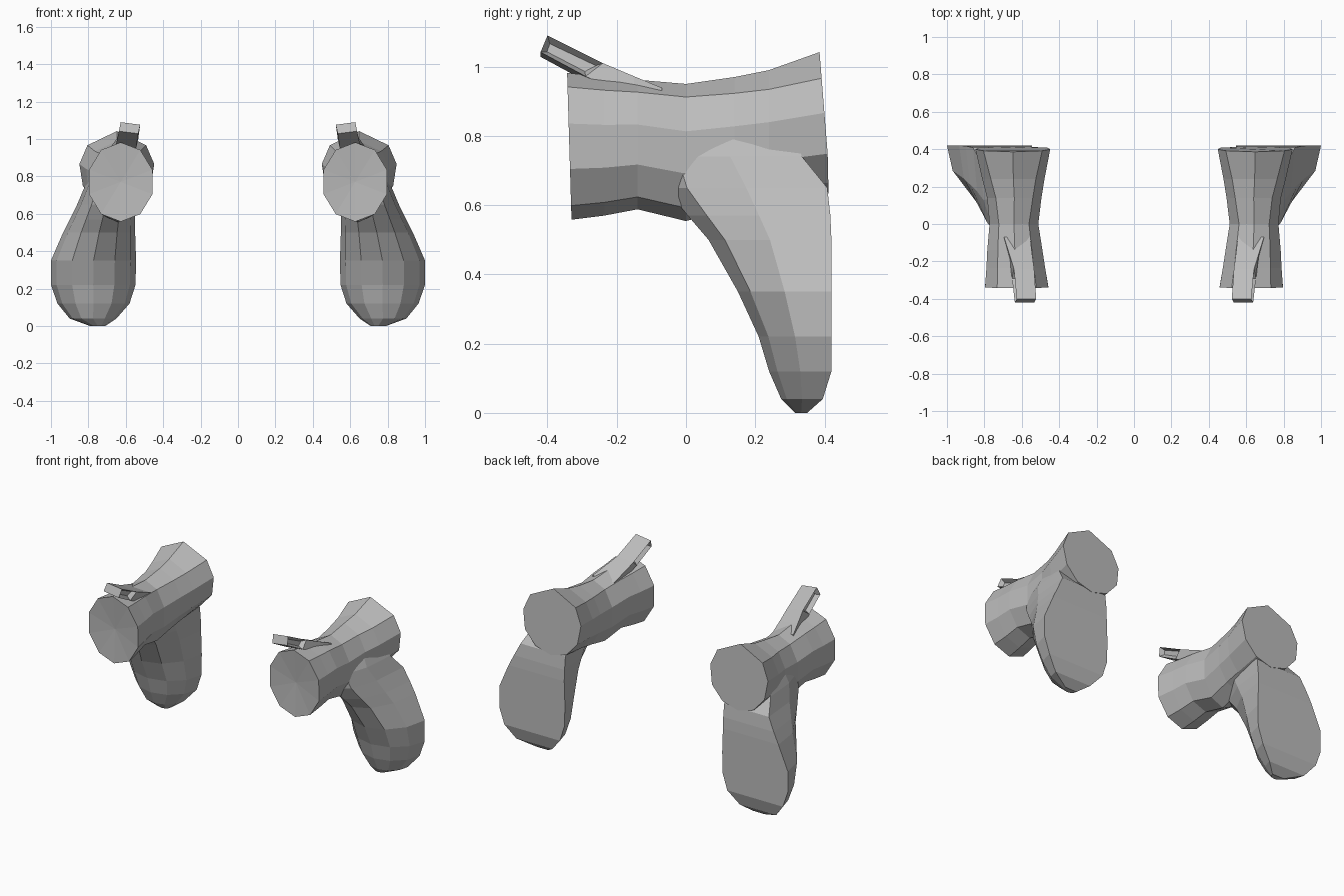
import bpy, bmesh, math
from mathutils import Vector

if "Cube" in bpy.data.objects:
    bpy.data.objects.remove(bpy.data.objects["Cube"])

grey = bpy.data.materials.new("plain grey")
grey.diffuse_color = (0.5, 0.5, 0.5, 1)
grey.use_nodes = True
grey.node_tree.nodes["Principled BSDF"].inputs["Base Color"].default_value = grey.diffuse_color


def loft(name, rings, dish=0, detail=None):
    """Skin a list of equal-length point rings into a closed flat-shaded solid."""
    bm = bmesh.new()
    rows = [[bm.verts.new(p) for p in r] for r in rings]
    n = len(rows[0])
    for a, b in zip(rows, rows[1:]):
        for i in range(n):
            j = (i + 1) % n
            bm.faces.new((a[i], a[j], b[j], b[i]))
    caps = [bm.faces.new(rows[0]), bm.faces.new(rows[-1])]
    bmesh.ops.recalc_face_normals(bm, faces=bm.faces)
    if dish:
        bmesh.ops.poke(bm, faces=caps[:1], offset=-dish)
    if detail:
        detail(bm)
    mesh = bpy.data.meshes.new(name)
    bm.to_mesh(mesh)
    bm.free()
    mesh.materials.append(grey)
    ob = bpy.data.objects.new(name, mesh)
    bpy.context.collection.objects.link(ob)
    return ob


# Horizontal barrel: y, centre x, centre z, radius x, radius z, lean of the section
barrel_sections = [
    (-0.337, .627, .770, .178, .212, -.03),
    (-0.235, .632, .770, .165, .200, 0),
    (-0.140, .637, .775, .155, .187, 0),
    (0.000, .642, .752, .137, .198, 0),
    (0.140, .640, .780, .150, .190, 0),
    (0.240, .645, .800, .170, .190, 0),
    (0.402, .648, .838, .202, .204, -.08),
]
# Facet angles change from a regular decagon to squarer shoulders at the back
front_angles = [90, 54, 18, -18, -54]
back_angles = [90, 39, 8, -26, -58]
rings = []
for y, cx, cz, rx, rz, lean in barrel_sections:
    t = max(0, y) / .402
    half = [f + (b - f) * t for f, b in zip(front_angles, back_angles)]
    angles = half + [-90] + [180 - a for a in half[:0:-1]]
    ring = []
    for a in map(math.radians, angles):
        dz = rz * math.sin(a)
        ring.append((cx + rx * math.cos(a), min(y + lean * dz, .411), cz + dz))
    rings.append(ring)
barrel = loft("barrel", rings, dish=.015)

# Drooping lobe with a flat back: z, inner x, outer x, front y, back y
lobe_sections = [
    (0.00, .71, .79, .315, .350),
    (0.04, .65, .90, .275, .395),
    (0.12, .58, .965, .24, .42),
    (0.22, .548, 1.0, .21, .42),
    (0.35, .545, 1.0, .15, .42),
    (0.50, .550, .935, .065, .42),
    (0.57, .550, .900, .005, .417),
    (0.65, .550, .860, -.06, .408),
    (0.74, .555, .822, -.08, .335),
    (0.85, .570, .770, -.02, .300),
]
rings = []
for z, xi, xo, yf, yb in lobe_sections:
    c, h = (xi + xo) / 2, (xo - xi) / 2
    rings.append([(c + h * math.cos(math.radians(30 * k)),
                   yb - (yb - yf) * math.sin(math.radians(30 * k)), z)
                  for k in range(7)])
lobe = loft("lobe", rings)


# Raised tab on top, with a slot sunk in each side
def side_slots(bm):
    sides = [f for f in bm.faces
             if abs(f.normal.x) > .7 and f.calc_center_median().y < -.25]
    bmesh.ops.inset_individual(bm, faces=sides, thickness=.02, depth=0)
    for f in sides:
        bmesh.ops.translate(bm, verts=f.verts, vec=-f.normal * .025)


# top y, top z, bottom y, bottom z, centre x, half width
tab_sections = [
    (-.400, 1.083, -.42, 1.035, .575, .052),
    (-.240, 1.003, -.29, .965, .588, .054),
    (-.150, .964, -.15, .90, .608, .062),
    (-.070, .930, -.07, .86, .625, .070),
]
rings = []
for ty, tz, by, bz, cx, w in tab_sections:
    rings.append([Vector((cx + s * w + sh, y, z + .13 * s * w))
                  for s, y, z, sh in ((-1, ty, tz, 0), (1, ty, tz, 0),
                                      (1, by, bz, .01), (-1, by, bz, .01))])
tab = loft("tab", rings, detail=side_slots)

# Join the parts into one skin, then mirror to the other side
bpy.context.view_layer.objects.active = barrel
for part in (lobe, tab):
    mod = barrel.modifiers.new("join " + part.name, 'BOOLEAN')
    mod.operation = 'UNION'
    mod.solver = 'EXACT'
    mod.object = part
    bpy.ops.object.modifier_apply(modifier=mod.name)
    bpy.data.objects.remove(part)
barrel.name = "barrel_with_lobe_and_tab"
mirror = barrel.modifiers.new("other side", 'MIRROR')
mirror.use_mirror_merge = False
